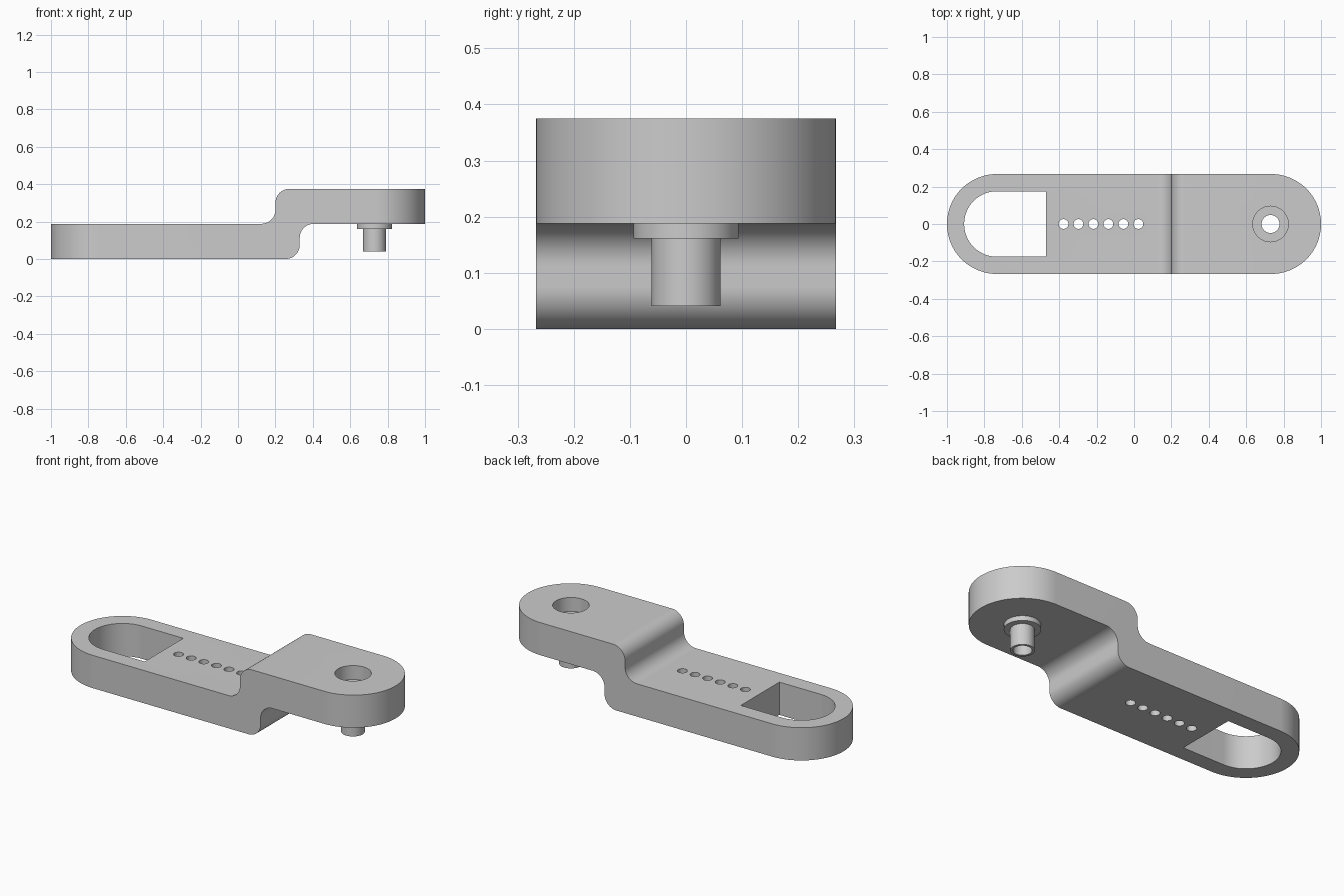
import bpy, bmesh
from math import sin, cos, pi, radians
from mathutils import Vector

cube = bpy.data.objects.get("Cube")
if cube:
    bpy.data.objects.remove(cube)

grey = bpy.data.materials.new("plain_grey")
grey.use_nodes = True
grey.diffuse_color = (0.6, 0.6, 0.6, 1)
grey.node_tree.nodes["Principled BSDF"].inputs["Base Color"].default_value = (0.6, 0.6, 0.6, 1)

END_X, HALF_W, TOP, MID = 0.733, 0.267, 0.375, 0.188
PIN_X = 0.73


def arc(cx, cy, r, start, end, steps):
    """Points on an arc, angles in degrees."""
    angles = [radians(start + (end - start) * i / steps) for i in range(steps + 1)]
    return [(cx + r * cos(a), cy + r * sin(a)) for a in angles]


def circle(cx, cy, r, steps=48):
    return arc(cx, cy, r, 0, 360, steps)[:-1]


def prism(name, outline, low, high, axis="Z"):
    """Extrude a closed outline along z, or an x-z outline along y."""
    bm = bmesh.new()
    def point(a, b):
        return (a, b, low) if axis == "Z" else (a, low, b)
    face = bm.faces.new([bm.verts.new(point(a, b)) for a, b in outline])
    new = bmesh.ops.extrude_face_region(bm, geom=[face])["geom"]
    shift = Vector((0, 0, high - low) if axis == "Z" else (0, high - low, 0))
    bmesh.ops.translate(bm, vec=shift, verts=[v for v in new if isinstance(v, bmesh.types.BMVert)])
    bmesh.ops.recalc_face_normals(bm, faces=bm.faces)
    mesh = bpy.data.meshes.new(name)
    bm.to_mesh(mesh)
    bm.free()
    mesh.materials.append(grey)
    obj = bpy.data.objects.new(name, mesh)
    bpy.context.collection.objects.link(obj)
    return obj


def combine(obj, tool, operation):
    """Apply a boolean and discard the tool."""
    mod = obj.modifiers.new(operation, "BOOLEAN")
    mod.operation, mod.object, mod.solver = operation, tool, "EXACT"
    graph = bpy.context.evaluated_depsgraph_get()
    mesh = bpy.data.meshes.new_from_object(obj.evaluated_get(graph))
    obj.modifiers.clear()
    obj.data = mesh
    bpy.data.objects.remove(tool)


# Stepped arm: side profile with rounded bends
R = 0.075
profile = [(-1.1, 0)]
profile += arc(0.33 - R, R, R, -90, 0, 14)
profile += arc(0.33 + R, MID - R, R, 180, 90, 14)
profile += [(1.1, MID), (1.1, TOP)]
profile += arc(0.2 + R, TOP - R, R, 90, 180, 14)
profile += arc(0.2 - R, MID + R, R, 0, -90, 14)
profile += [(-1.1, MID)]
arm = prism("stepped_arm", profile, -0.4, 0.4, "Y")

# Rounded ends
plan = arc(END_X, 0, HALF_W, -90, 90, 64) + arc(-END_X, 0, HALF_W, 90, 270, 64)
combine(arm, prism("plan_cutter", plan, -0.2, 0.6), "INTERSECT")

# Pin collar and pin beneath the raised end
combine(arm, prism("pin_collar", circle(PIN_X, 0, 0.094, 64), 0.161, 0.25), "UNION")
combine(arm, prism("pin", circle(PIN_X, 0, 0.0615, 64), 0.041, 0.25), "UNION")

# D-shaped window in the lower end
window = arc(-END_X, 0, 0.175, 90, 270, 48) + [(-0.47, -0.175), (-0.47, 0.175)]
combine(arm, prism("window_cutter", window, -0.1, 0.5), "DIFFERENCE")

# Row of small holes
for i in range(6):
    hole = prism("hole_cutter", circle(-0.377 + 0.08 * i, 0, 0.026, 32), -0.1, 0.5)
    combine(arm, hole, "DIFFERENCE")

# Counterbore and bore through the pin
combine(arm, prism("counterbore_cutter", circle(PIN_X, 0, 0.095, 64), 0.295, 0.5), "DIFFERENCE")
combine(arm, prism("bore_cutter", circle(PIN_X, 0, 0.048), -0.1, 0.5), "DIFFERENCE")

# Smooth curves with crisp edges
bpy.ops.object.select_all(action="DESELECT")
arm.select_set(True)
bpy.context.view_layer.objects.active = arm
bpy.ops.object.shade_smooth_by_angle(angle=radians(30))
